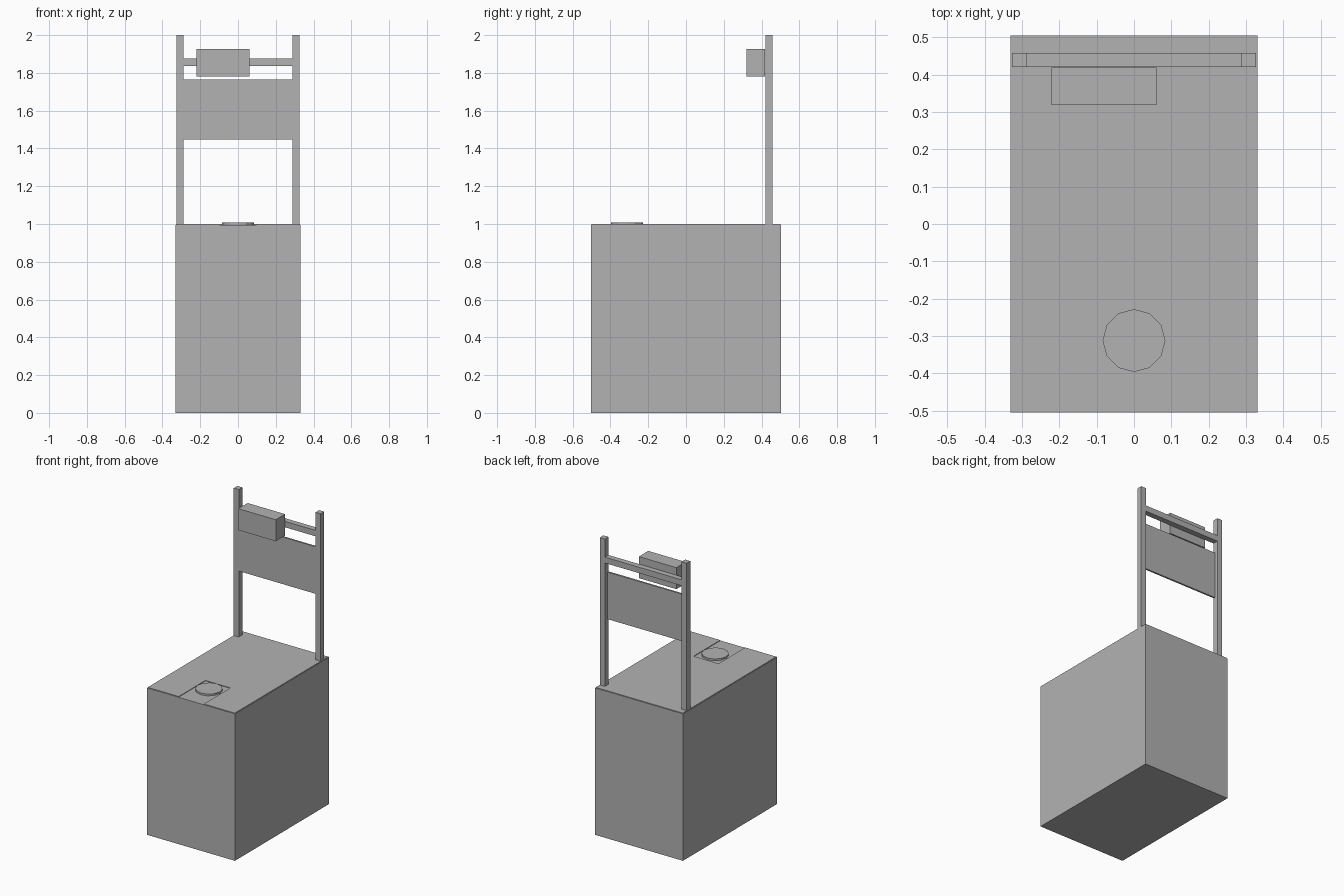
import bpy
import math

old = bpy.data.objects.get("Cube")
if old:
    bpy.data.objects.remove(old, do_unlink=True)

grey = bpy.data.materials.new("plain_grey")
grey.use_nodes = True
colour = (0.448, 0.448, 0.448, 1)
grey.diffuse_color = colour
grey.node_tree.nodes["Principled BSDF"].inputs["Base Color"].default_value = colour


def prism(name, outline, z0, z1):
    """Extrude a counter-clockwise outline in x, y from z0 to z1."""
    n = len(outline)
    verts = [(x, y, z) for z in (z0, z1) for x, y in outline]
    faces = [tuple(reversed(range(n))), tuple(range(n, 2 * n))]
    faces += [(i, (i + 1) % n, n + (i + 1) % n, n + i) for i in range(n)]
    mesh = bpy.data.meshes.new(name)
    mesh.from_pydata(verts, [], faces)
    mesh.materials.append(grey)
    obj = bpy.data.objects.new(name, mesh)
    bpy.context.collection.objects.link(obj)
    return obj


def box(name, x0, x1, y0, y1, z0, z1):
    return prism(name, [(x0, y0), (x1, y0), (x1, y1), (x0, y1)], z0, z1)


# Cabinet with a thin top sheet, notched at the front around the disc
w, front, back = 0.33, -0.504, 0.504
box("cabinet", -w, w, front, back, 0, 0.996)
w, front, back = 0.327, -0.501, 0.501
notch, notch_back = 0.094, -0.215
prism("top_sheet", [
    (-w, front), (-notch, front), (-notch, notch_back), (notch, notch_back),
    (notch, front), (w, front), (w, back), (-w, back)], 0.996, 1.0)

# Twelve-sided disc in the notch
radius, centre_y = 0.084, -0.312
ring = [(radius * math.cos(math.tau * i / 12),
         centre_y + radius * math.sin(math.tau * i / 12)) for i in range(12)]
prism("disc", ring, 0.996, 1.008)

# Rear frame
inner, outer, y0, y1 = 0.288, 0.326, 0.42, 0.458
box("left_post", inner, outer, y0, y1, 1.0, 2.0)
box("right_post", -outer, -inner, y0, y1, 1.0, 2.0)
box("crossbar", -inner, inner, y0, y1, 1.837, 1.877)
box("back_panel", -inner, inner, y0, y0 + 0.012, 1.447, 1.766)

# Box hung on the crossbar
box("hung_box", -0.221, 0.06, 0.319, 0.419, 1.781, 1.927)
